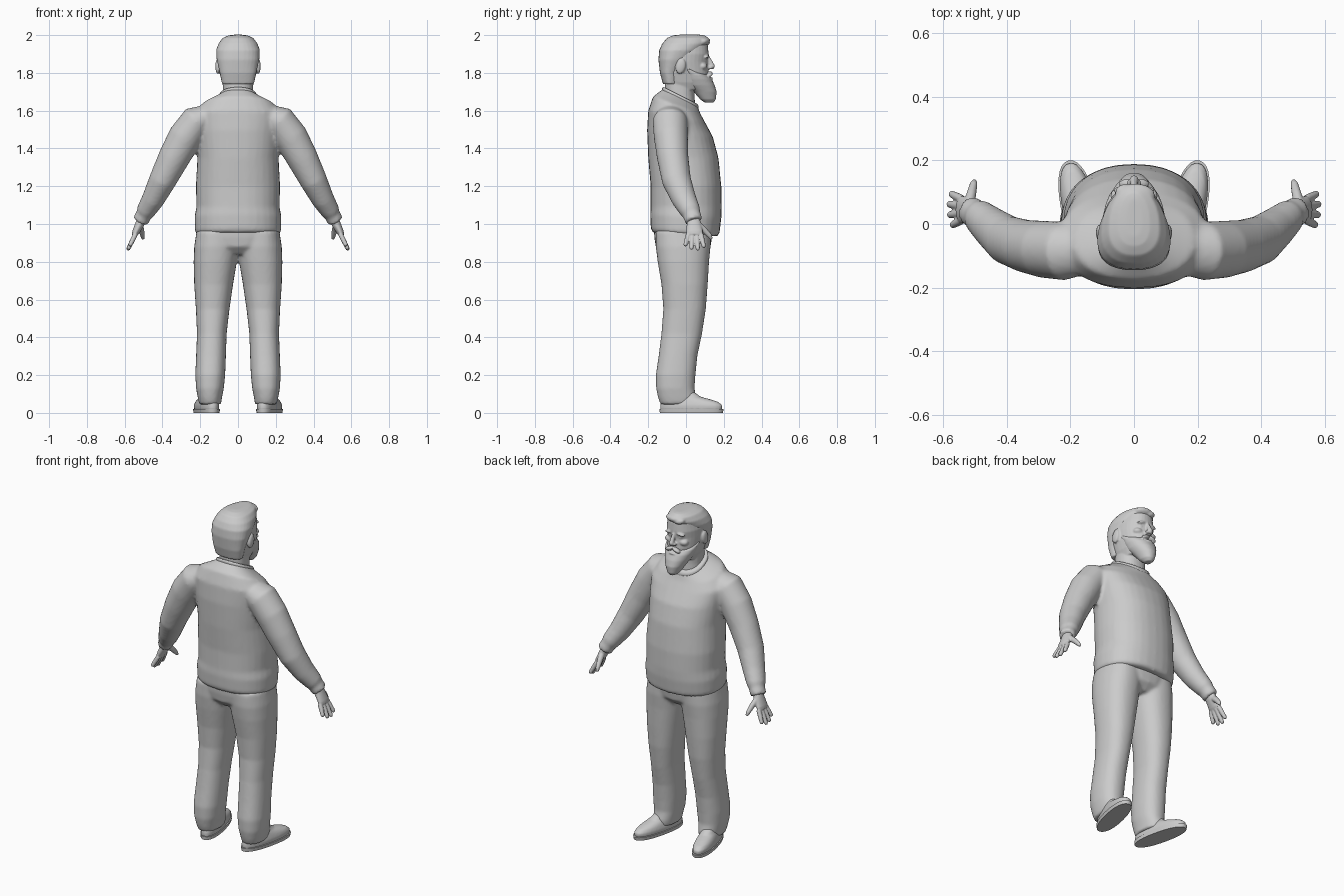
import bpy, bmesh, math
from mathutils import Vector, Matrix

cube = bpy.data.objects.get("Cube")
if cube:
    bpy.data.objects.remove(cube, do_unlink=True)

grey = bpy.data.materials.new("light grey")
grey.use_nodes = True
tone = (0.6, 0.6, 0.6, 1)
grey.diffuse_color = tone
grey.node_tree.nodes["Principled BSDF"].inputs["Base Color"].default_value = tone

SEGMENTS = 32
ANGLES = [2 * math.pi * i / SEGMENTS for i in range(SEGMENTS)]


def power(value, exponent):
    return math.copysign(abs(value) ** exponent, value)


def skin(bm, rings):
    """Bridge closed rings of points and cap both ends."""
    rings = [[bm.verts.new(point) for point in ring] for ring in rings]
    for low, high in zip(rings, rings[1:]):
        for i in range(SEGMENTS):
            j = (i + 1) % SEGMENTS
            bm.faces.new((low[i], low[j], high[j], high[i]))
    bm.faces.new(rings[0][::-1])
    bm.faces.new(rings[-1])


def loft(bm, rows, egg=0.0, square=0.88):
    """Rows: height, back, front, left edge, right edge, forward tilt."""
    rings = []
    for z, back, front, x_min, x_max, tilt in rows:
        ring = []
        for angle in ANGLES:
            c, s = power(math.cos(angle), square), power(math.sin(angle), square)
            y = s * (front - back) / 2
            x = c * (x_max - x_min) / 2 * (1 - egg * s)
            ring.append(((x_min + x_max) / 2 + x, (front + back) / 2 + y, z + tilt * y))
        rings.append(ring)
    skin(bm, rings)


def centred(bm, rows, egg=0.0):
    loft(bm, [(z, back, front, -half, half, tilt) for z, back, front, half, tilt in rows], egg)


def tube(bm, points):
    """Points: x, y, z, radius along depth, radius across."""
    centres = [Vector(p[:3]) for p in points]
    rings = []
    for i, point in enumerate(points):
        along = (centres[min(i + 1, len(points) - 1)] - centres[max(i - 1, 0)]).normalized()
        depth = Vector((0, 1, 0))
        depth = (depth - along * depth.dot(along)).normalized()
        across = along.cross(depth)
        rings.append([centres[i] + depth * math.cos(a) * point[3] + across * math.sin(a) * point[4]
                      for a in ANGLES])
    skin(bm, rings)


def blob(bm, place, size, tilt=0.0, axis="X"):
    matrix = (Matrix.Translation(place) @ Matrix.Rotation(math.radians(tilt), 4, axis)
              @ Matrix.Diagonal((*size, 1)))
    bmesh.ops.create_icosphere(bm, subdivisions=3, radius=1, matrix=matrix)


def mirror(bm):
    copy = bmesh.ops.duplicate(bm, geom=bm.verts[:] + bm.edges[:] + bm.faces[:])
    verts = [item for item in copy["geom"] if isinstance(item, bmesh.types.BMVert)]
    bmesh.ops.scale(bm, vec=(-1, 1, 1), verts=verts)


def finish(bm, name, voxel=None, smoothing=3):
    """Make the object, fusing its overlapping forms into one surface."""
    bmesh.ops.recalc_face_normals(bm, faces=bm.faces[:])
    mesh = bpy.data.meshes.new(name)
    bm.to_mesh(mesh)
    bm.free()
    mesh.materials.append(grey)
    obj = bpy.data.objects.new(name, mesh)
    bpy.context.collection.objects.link(obj)
    if voxel:
        mesh.shade_smooth()
        fuse = obj.modifiers.new("fuse", "REMESH")
        fuse.mode = "VOXEL"
        fuse.voxel_size = voxel
        fuse.use_smooth_shade = True
        relax = obj.modifiers.new("relax", "SMOOTH")
        relax.factor = 0.5
        relax.iterations = smoothing
    else:
        bpy.ops.object.select_all(action="DESELECT")
        obj.select_set(True)
        bpy.context.view_layer.objects.active = obj
        bpy.ops.object.shade_smooth_by_angle(angle=math.radians(40))
    return obj


# Sweater: sleeves with cuffs, then the body
bm = bmesh.new()
tube(bm, [(.13, -.08, 1.59, .07, .05), (.22, -.085, 1.545, .092, .085),
          (.28, -.08, 1.46, .09, .09), (.34, -.07, 1.35, .083, .083),
          (.4, -.05, 1.23, .077, .072), (.45, -.01, 1.13, .065, .06),
          (.49, .025, 1.065, .054, .05), (.495, .029, 1.055, .047, .043),
          (.517, .042, 1.015, .047, .043)])
mirror(bm)
centred(bm, [(.945, -.175, .165, .218, -.06), (.96, -.186, .177, .228, -.06),
             (1.04, -.19, .187, .23, -.05), (1.09, -.187, .189, .22, 0),
             (1.2, -.187, .187, .223, 0), (1.35, -.2, .172, .215, 0),
             (1.48, -.206, .142, .225, -.1), (1.57, -.2, .1, .235, -.2),
             (1.63, -.175, .075, .19, -.35), (1.665, -.125, .064, .105, -.5),
             (1.675, -.115, .06, .09, -.5)])
finish(bm, "sweater", .011)

# Trousers: legs, then the hips
bm = bmesh.new()
loft(bm, [(.045, -.135, .05, .09, .205, 0), (.08, -.148, .055, .085, .213, 0),
          (.13, -.158, .045, .075, .222, 0), (.2, -.16, .05, .068, .226, 0),
          (.3, -.145, .06, .064, .222, 0), (.42, -.13, .085, .06, .217, 0),
          (.55, -.12, .105, .045, .223, 0), (.68, -.13, .115, .026, .232, 0),
          (.8, -.15, .122, .006, .235, 0), (.88, -.16, .13, -.005, .232, 0),
          (.96, -.16, .13, -.005, .22, 0)])
mirror(bm)
centred(bm, [(.84, -.12, .09, .1, 0), (.88, -.16, .13, .2, 0),
             (.93, -.168, .138, .222, 0), (.99, -.17, .14, .215, 0)])
finish(bm, "trousers", .01)

# Shoes and soles, turned outwards
outward = Matrix.Translation((.16, 0, 0)) @ Matrix.Rotation(math.radians(-13), 4, "Z")
uppers = [(.015, -.14, .195, -.052, .052, 0), (.04, -.14, .197, -.054, .054, 0),
          (.058, -.135, .175, -.05, .05, 0), (.072, -.13, .13, -.046, .046, 0),
          (.085, -.125, .08, -.042, .042, 0), (.12, -.115, .03, -.038, .038, 0)]
soles = [(0, -.142, .2, -.055, .055, 0), (.02, -.144, .205, -.058, .058, 0)]
for name, rows, voxel in (("shoes", uppers, .006), ("shoe_soles", soles, None)):
    bm = bmesh.new()
    loft(bm, rows)
    bm.transform(outward)
    mirror(bm)
    finish(bm, name, voxel)

# Hands: palm, four spread fingers and a thumb
bm = bmesh.new()
tube(bm, [(.5, .035, 1.05, .03, .026), (.52, .042, 1.0, .038, .024),
          (.542, .045, .955, .044, .019), (.55, .045, .94, .036, .014)])
for offset, length in ((.034, .07), (.012, .084), (-.011, .08), (-.033, .062)):
    finger = []
    for t, radius in ((0, .013), (.5, .0125), (.9, .011), (1, .006)):
        finger.append((.543 + .5 * t * length, .045 + offset * (1 + .5 * t),
                       .945 - t * length, radius, radius))
    tube(bm, finger)
tube(bm, [(.52, .06, 1.0, .018, .017), (.512, .095, .97, .016, .015),
          (.505, .125, .938, .013, .012), (.502, .136, .92, .007, .007)])
mirror(bm)
finish(bm, "hands", .004, 2)

# Head: paired features, then skull, neck and nose
bm = bmesh.new()
blob(bm, (.107, -.028, 1.835), (.013, .026, .042), -12)
blob(bm, (.034, .107, 1.888), (.032, .014, .009), 12, "Y")
blob(bm, (.034, .1, 1.866), (.016, .011, .008))
blob(bm, (.045, .088, 1.835), (.03, .025, .02))
blob(bm, (.012, .128, 1.828), (.011, .013, .009))
mirror(bm)
centred(bm, [(1.71, -.09, .09, .07, 0), (1.75, -.11, .115, .085, 0),
             (1.8, -.125, .12, .096, 0), (1.86, -.135, .114, .102, 0),
             (1.9, -.132, .12, .102, 0), (1.95, -.11, .115, .09, 0),
             (1.985, -.07, .08, .05, 0)], .12)
centred(bm, [(1.6, -.115, .05, .085, 0), (1.68, -.112, .045, .08, 0),
             (1.8, -.11, .045, .08, 0)])
tube(bm, [(0, .112, 1.89, .01, .009), (0, .126, 1.86, .013, .011),
          (0, .14, 1.833, .015, .014), (0, .136, 1.82, .009, .01)])
finish(bm, "head", .005, 2)

# Hair: cap with a swept quiff
bm = bmesh.new()
centred(bm, [(1.74, -.122, -.03, .083, 0), (1.8, -.138, -.02, .095, 0),
             (1.87, -.146, .04, .111, 0), (1.92, -.142, .085, .114, 0),
             (1.955, -.126, .115, .102, 0), (1.985, -.1, .118, .08, 0),
             (1.998, -.07, .1, .05, 0), (2.002, -.04, .08, .025, 0)], .14)
blob(bm, (.005, .09, 1.966), (.062, .038, .024), 12)
blob(bm, (-.025, .1, 1.962), (.035, .027, .019), 10, "Y")
finish(bm, "hair", .006)

# Beard with moustache and lower lip
bm = bmesh.new()
blob(bm, (.022, .126, 1.795), (.028, .016, .011), 22, "Y")
mirror(bm)
centred(bm, [(1.642, .1, .145, .018, 0), (1.66, .075, .158, .036, 0),
             (1.7, .04, .162, .056, 0), (1.735, .0, .152, .075, 0),
             (1.768, -.01, .136, .087, 0), (1.79, -.01, .115, .092, 0),
             (1.82, -.01, .04, .1, 0)], .15)
blob(bm, (0, .132, 1.772), (.022, .011, .006))
finish(bm, "beard", .005, 2)

# Collar band around the neck
bm = bmesh.new()
centred(bm, [(1.655, -.127, .066, .104, -.5), (1.672, -.127, .067, .104, -.5),
             (1.681, -.121, .062, .097, -.5)])
finish(bm, "collar", .005)
